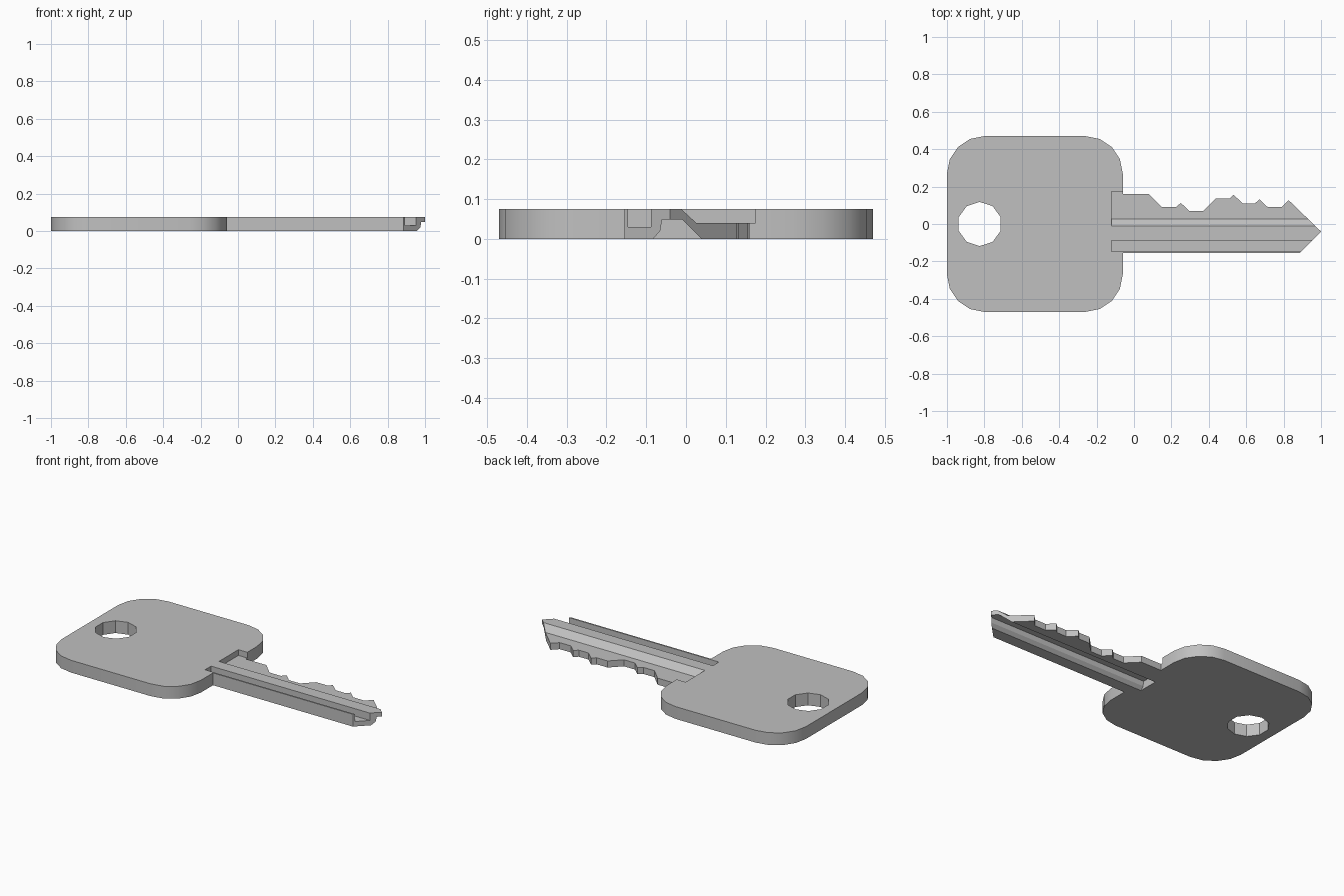
import bpy, bmesh, math

if "Cube" in bpy.data.objects:
    bpy.data.objects.remove(bpy.data.objects["Cube"], do_unlink=True)

THICK = 0.075
NOTCH_X = -0.12          # where the blade is let into the head
EDGE_X = -0.06           # blade side of the head

steel = bpy.data.materials.new("grey steel")
steel.use_nodes = True
colour = (0.53, 0.53, 0.53, 1)
steel.diffuse_color = colour
steel.node_tree.nodes["Principled BSDF"].inputs["Base Color"].default_value = colour


def prism(name, points, direction):
    """Extrude a closed 3D polygon along a direction."""
    bm = bmesh.new()
    face = bm.faces.new([bm.verts.new(p) for p in points])
    ext = bmesh.ops.extrude_face_region(bm, geom=[face])
    verts = [g for g in ext["geom"] if isinstance(g, bmesh.types.BMVert)]
    bmesh.ops.translate(bm, verts=verts, vec=direction)
    bmesh.ops.recalc_face_normals(bm, faces=bm.faces)
    mesh = bpy.data.meshes.new(name)
    bm.to_mesh(mesh)
    bm.free()
    mesh.materials.append(steel)
    obj = bpy.data.objects.new(name, mesh)
    bpy.context.collection.objects.link(obj)
    return obj


def plate(name, outline, z0=0.0, z1=THICK):
    return prism(name, [(x, y, z0) for x, y in outline], (0, 0, z1 - z0))


def cut(obj, cutter, operation):
    """Apply a boolean and remove its helper."""
    mod = obj.modifiers.new("cut", "BOOLEAN")
    mod.operation, mod.solver, mod.object = operation, "EXACT", cutter
    bpy.context.view_layer.objects.active = obj
    bpy.ops.object.modifier_apply(modifier=mod.name)
    bpy.data.objects.remove(cutter, do_unlink=True)


def arc(cx, cy, r, start, step, count):
    return [(cx + r * math.cos(math.radians(start + step * i)),
             cy + r * math.sin(math.radians(start + step * i))) for i in range(count)]


# Head: rounded square
outline = []
for cx, cy, start in ((-0.26, 0.27, 0), (-0.8, 0.27, 90),
                      (-0.8, -0.27, 180), (-0.26, -0.27, 270)):
    outline += arc(cx, cy, 0.2, start, 22.5, 5)
head = plate("head", outline)

# Ring hole, and the notch that takes the blade
cut(head, plate("hole_cutter", arc(-0.825, 0, 0.118, 18, 36, 10), -0.1, 0.2), "DIFFERENCE")
notch = [(NOTCH_X, -0.155), (0.1, -0.155), (0.1, 0.175), (NOTCH_X, 0.175)]
cut(head, plate("notch_cutter", notch, -0.1, 0.2), "DIFFERENCE")

# Blade: grooved cross-section (y, z) run along x
section = [(-0.155, 0), (-0.083, 0), (-0.065, 0.02), (-0.06, 0.049), (-0.009, 0.049),
           (0.04, 0), (0.175, 0), (0.175, 0.04), (0.026, 0.04), (-0.012, THICK),
           (-0.088, THICK), (-0.088, 0.03), (-0.146, 0.03), (-0.146, THICK),
           (-0.155, THICK)]
blade = prism("blade", [(NOTCH_X, y, z) for y, z in section], (1.2, 0, 0))

# Teeth and pointed tip, trimmed from above
teeth = [(EDGE_X, 0.16), (0.08, 0.16), (0.15, 0.09), (0.225, 0.09), (0.25, 0.113),
         (0.295, 0.07), (0.37, 0.07), (0.435, 0.135), (0.51, 0.135), (0.532, 0.156),
         (0.582, 0.11), (0.647, 0.11), (0.67, 0.132), (0.715, 0.09), (0.79, 0.09),
         (0.827, 0.127), (1.0, -0.04), (0.88, -0.16)]
trim = [(-0.2, -0.16), (-0.2, 0.2), (EDGE_X, 0.2)] + teeth
cut(blade, plate("teeth_cutter", trim, -0.1, 0.2), "INTERSECT")

# Smooth the rounded corners, keep every other edge crisp
for obj in (head, blade):
    bpy.ops.object.select_all(action="DESELECT")
    obj.select_set(True)
    bpy.context.view_layer.objects.active = obj
    bpy.ops.object.shade_smooth_by_angle(angle=math.radians(25 if obj is head else 5))
